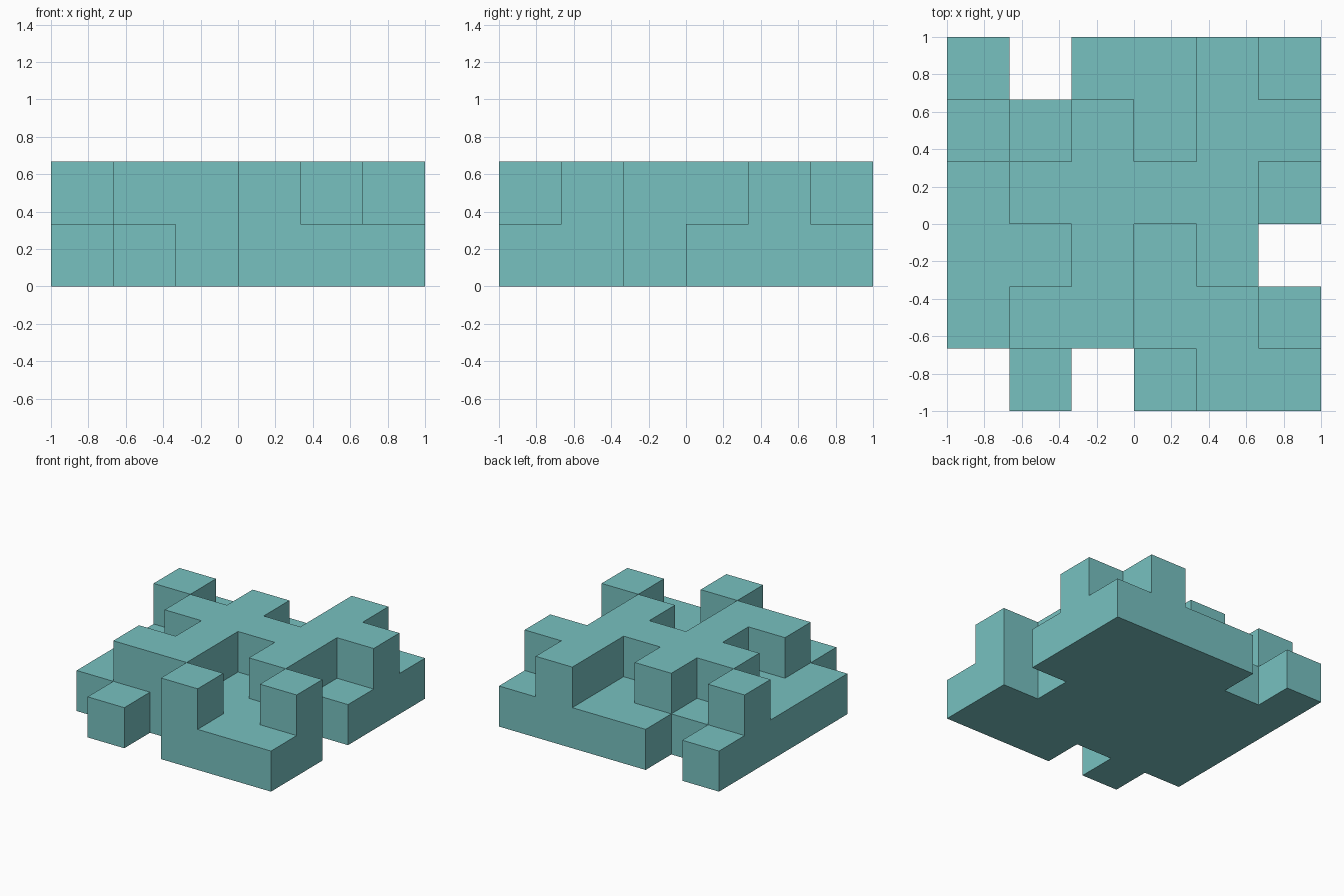
import bpy
import bmesh
from mathutils import Vector

cube = bpy.data.objects.get("Cube")
if cube:
    bpy.data.objects.remove(cube, do_unlink=True)

UNIT = 1 / 3

# Height of each square in units, back row first, left to right along +x
HEIGHTS = [
    "101121",
    "212122",
    "122221",
    "112120",
    "122112",
    "010211",
]

teal = bpy.data.materials.new("soft teal")
teal.use_nodes = True
color = (0.185, 0.535, 0.53, 1)
teal.diffuse_color = color
teal.node_tree.nodes["Principled BSDF"].inputs["Base Color"].default_value = color

# Filled unit blocks
cells = {(c, 5 - r, z)
         for r, row in enumerate(HEIGHTS)
         for c, h in enumerate(row)
         for z in range(int(h))}

bm = bmesh.new()
corners = {}


def corner(p):
    """Shared vertex at a grid corner."""
    key = tuple(round(v) for v in p)
    if key not in corners:
        x, y, z = key
        corners[key] = bm.verts.new(((x - 3) * UNIT, (y - 3) * UNIT, z * UNIT))
    return corners[key]


# Outer faces only, wherever a block has no neighbour
for cell in sorted(cells):
    mid = Vector(cell) + Vector((0.5, 0.5, 0.5))
    for axis in range(3):
        for sign in (-1, 1):
            n = Vector((0, 0, 0))
            n[axis] = sign
            if tuple(round(v) for v in Vector(cell) + n) in cells:
                continue
            u = Vector((0, 0, 0))
            u[(axis + 1) % 3] = 0.5
            v = n.cross(u)
            face_mid = mid + n * 0.5
            bm.faces.new([corner(face_mid + a * u + b * v)
                          for a, b in ((-1, -1), (1, -1), (1, 1), (-1, 1))])

# Join flat neighbouring squares into clean faces
bmesh.ops.dissolve_limit(bm, angle_limit=0.01, verts=bm.verts[:], edges=bm.edges[:])

mesh = bpy.data.meshes.new("interlocking_block")
bm.to_mesh(mesh)
bm.free()
mesh.materials.append(teal)
block = bpy.data.objects.new("interlocking_block", mesh)
bpy.context.collection.objects.link(block)
